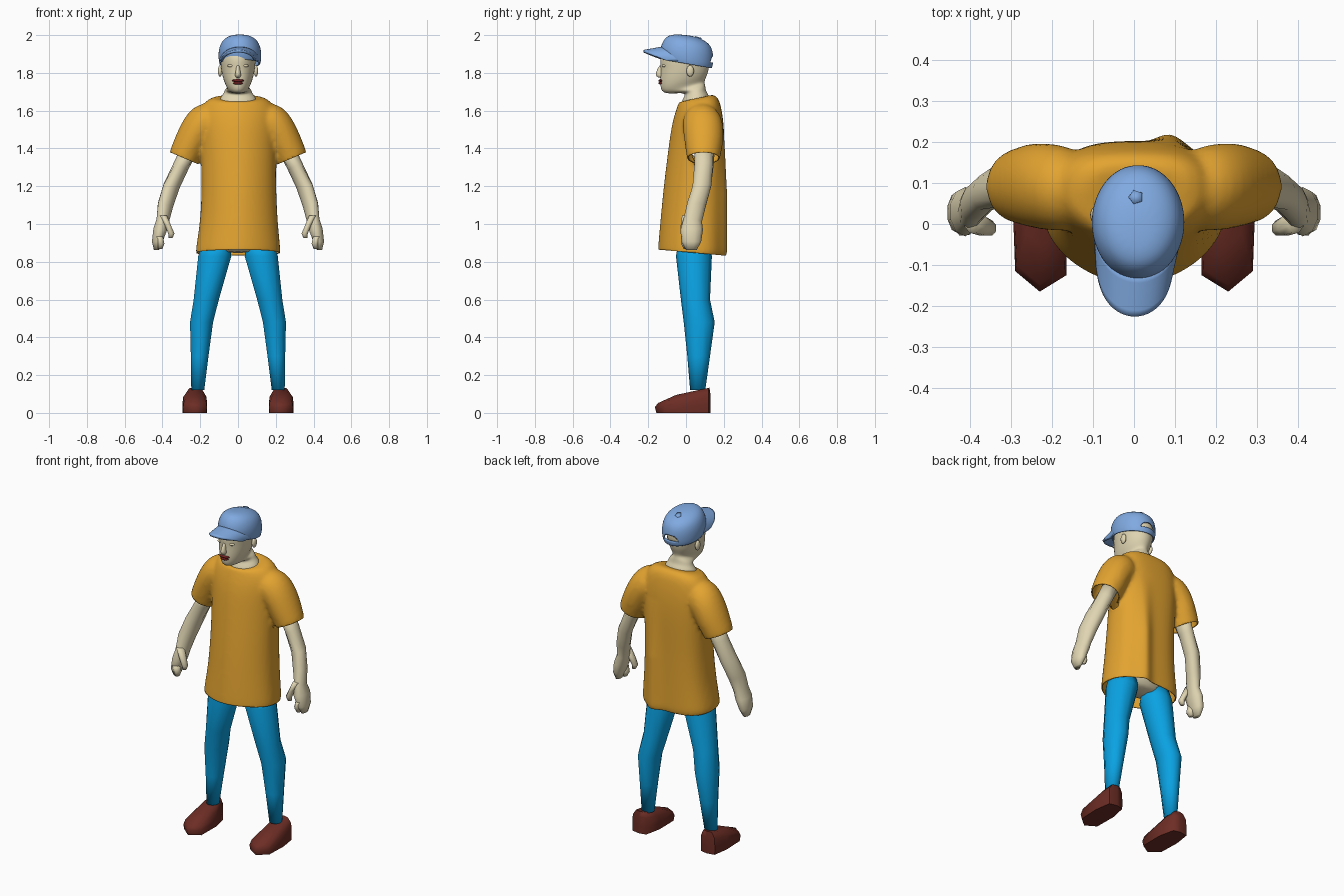
import bpy, bmesh
from math import cos, sin, pi, radians, copysign, exp
from mathutils import Vector, Matrix, Euler

if "Cube" in bpy.data.objects:
    bpy.data.objects.remove(bpy.data.objects["Cube"], do_unlink=True)


def material(name, rgb):
    m = bpy.data.materials.new(name)
    m.use_nodes = True
    m.diffuse_color = (*rgb, 1)
    m.node_tree.nodes["Principled BSDF"].inputs["Base Color"].default_value = (*rgb, 1)
    return m


skin = material("skin", (0.75, 0.67, 0.45))
orange = material("orange cloth", (0.77, 0.37, 0.03))
blue = material("bright blue", (0.003, 0.36, 0.76))
cap_blue = material("soft blue", (0.215, 0.40, 0.75))
brown = material("red brown", (0.15, 0.026, 0.018))
lip_red = material("dark red", (0.17, 0.015, 0.015))


def finish(name, bm, mat, subsurf=0, thick=0, mirror=False):
    bmesh.ops.recalc_face_normals(bm, faces=bm.faces[:])
    mesh = bpy.data.meshes.new(name)
    bm.to_mesh(mesh)
    bm.free()
    mesh.materials.append(mat)
    mesh.shade_smooth()
    ob = bpy.data.objects.new(name, mesh)
    bpy.context.collection.objects.link(ob)
    if mirror:
        ob.modifiers.new("Mirror", 'MIRROR').use_mirror_merge = False
    if subsurf:
        s = ob.modifiers.new("Subdivision", 'SUBSURF')
        s.levels = s.render_levels = subsurf
    if thick:
        ob.modifiers.new("Solidify", 'SOLIDIFY').thickness = thick
    return ob


def apply_modifiers(ob):
    bpy.context.view_layer.objects.active = ob
    for m in list(ob.modifiers):
        bpy.ops.object.modifier_apply(modifier=m.name)


def bridge(name, rings, mat, caps=(True, True), closed=True, **kw):
    """Join successive rows of points with quads."""
    bm = bmesh.new()
    rows = [[bm.verts.new(p) for p in r] for r in rings]
    n = len(rows[0])
    for a, b in zip(rows, rows[1:]):
        for i in range(n if closed else n - 1):
            j = (i + 1) % n
            bm.faces.new((a[i], a[j], b[j], b[i]))
    if caps[0]:
        bm.faces.new(rows[0])
    if caps[1]:
        bm.faces.new(rows[-1])
    return finish(name, bm, mat, **kw)


def ring(x, y, z, ru, rv, roll=0, pitch=0, yaw=0, n=16, front=2, back=2):
    """Oval section with its own front and back fullness; roll lifts +x, pitch the back."""
    turn = Euler((radians(pitch), -radians(roll), radians(yaw))).to_matrix()
    pts = []
    for i in range(n):
        t = 2 * pi * (i + 0.5) / n
        c, s = cos(t), sin(t)
        power = back if s > 0 else front
        u = copysign(abs(c) ** (2 / power), c) * ru
        v = copysign(abs(s) ** (2 / power), s) * rv
        pts.append(Vector((x, y, z)) + turn @ Vector((u, v, 0)))
    return pts


def loft(name, specs, mat, n=16, front=2, back=2, **kw):
    return bridge(name, [ring(*s, n=n, front=front, back=back) for s in specs], mat, **kw)


def ball(name, at, size, mat, mirror=False):
    bm = bmesh.new()
    m = Matrix.Translation(at) @ Matrix.Diagonal((*size, 1))
    bmesh.ops.create_uvsphere(bm, u_segments=16, v_segments=8, radius=1, matrix=m)
    return finish(name, bm, mat, mirror=mirror)


# Shirt: body and sleeves fused into one soft skin
shirt = loft("shirt", [
    (0, .024, .79, .229, .176), (0, .024, .865, .227, .175),
    (.005, .030, 1.00, .207, .169), (.005, .040, 1.20, .197, .160),
    (.002, .055, 1.40, .200, .150), (0, .062, 1.52, .207, .140),
    (0, .066, 1.60, .202, .124, 0, 3), (0, .068, 1.654, .172, .108, 0, 6),
    (0, .055, 1.670, .125, .094, 0, 12), (0, .045, 1.660, .085, .070, 0, 14)],
    orange, n=24, front=1.8, back=2.8, subsurf=2)
sleeves = loft("sleeves", [
    (.11, .080, 1.56, .100, .100, 80), (.20, .09, 1.530, .110, .110, 62),
    (.25, .095, 1.437, .094, .106, 42), (.282, .093, 1.365, .084, .092, 26),
    (.30, .092, 1.315, .083, .086, 23)], orange, subsurf=2, mirror=True)
for part in (shirt, sleeves):
    apply_modifiers(part)
    part.select_set(True)
bpy.context.view_layer.objects.active = shirt
bpy.ops.object.join()
fuse = shirt.modifiers.new("Fuse", 'REMESH')
fuse.mode, fuse.voxel_size = 'VOXEL', .012
soften = shirt.modifiers.new("Soften", 'SMOOTH')
soften.iterations = 6
apply_modifiers(shirt)

# Hanging fold down one side of the back, then hem and cuffs trimmed open
bm = bmesh.new()
bm.from_mesh(shirt.data)
for v in bm.verts:
    if v.co.y > .1:
        fade = min(1, max(0, (1.5 - v.co.z) / .35))
        v.co.y += .025 * fade * exp(-((v.co.x - .09) / .045) ** 2)


def trim(faces, point, normal):
    geom = set(faces)
    for f in faces:
        geom.update(f.edges)
        geom.update(f.verts)
    bmesh.ops.bisect_plane(bm, geom=list(geom), plane_co=point, plane_no=normal,
                           clear_outer=True)


trim(bm.faces[:], (0, .035, .848), (0, -.09, -1))
for side in (-1, 1):
    cuff = [f for f in bm.faces if f.calc_center_median().x * side > .207
            and 1.25 < f.calc_center_median().z < 1.45]
    trim(cuff, (side * .29, .09, 1.35), (side * sin(radians(23)), 0, -cos(radians(23))))
bm.to_mesh(shirt.data)
bm.free()
shirt.data.shade_smooth()
shirt.modifiers.new("Solidify", 'SOLIDIFY').thickness = .006

# Body under the shirt
loft("hips", [
    (0, .04, .845, .10, .07), (0, .04, .88, .175, .09),
    (0, .045, 1.0, .165, .10), (0, .05, 1.2, .15, .10)], skin, subsurf=1)

# Arms with mitten-like hands
loft("arms", [
    (.24, .10, 1.43, .050, .055, 35), (.30, .095, 1.31, .042, .053, 22, 0, 15),
    (.352, .084, 1.20, .042, .056, 18, 0, 28), (.384, .055, 1.10, .040, .054, 12, -12, 25),
    (.398, .036, 1.02, .033, .050, 10, -10, 12), (.412, .030, .97, .038, .060, 8),
    (.428, .028, .905, .029, .052, 5), (.432, .028, .862, .014, .028, 0)],
    skin, n=10, mirror=True)
loft("thumbs", [
    (.395, .005, 1.045, .020, .028, 0), (.370, -.005, .99, .022, .025, 20),
    (.353, -.010, .95, .018, .020, 0), (.357, -.008, .925, .011, .013, 0)],
    skin, n=8, mirror=True)
loft("fingers", [
    (.418, .0, .935, .022, .030, 0), (.408, -.002, .895, .020, .026, 0),
    (.412, .002, .868, .012, .016, 0)], skin, n=8, mirror=True)

# Legs
loft("legs", [
    (.118, .04, .90, .075, .080), (.123, .042, .83, .092, .095),
    (.168, .05, .60, .070, .077), (.193, .07, .48, .064, .082),
    (.203, .067, .30, .049, .060), (.213, .062, .12, .036, .040)],
    blue, n=10, mirror=True)

# Shoes: pointed sole outline rising to the ankle
outline = [(.165, -.125), (.23, -.165), (.29, -.115), (.295, .02),
           (.28, .12), (.23, .13), (.185, .12), (.163, .02)]


def shoe_row(base, slope, shrink):
    cx, cy = .222, .115
    return [(cx + (x - cx) * shrink, cy + (y - cy) * shrink, base + slope * (y + .165))
            for x, y in outline]


shoes = bridge("shoes", [shoe_row(0, 0, .97), shoe_row(.03, .04, 1),
                         shoe_row(.052, .17, .94), shoe_row(.095, .13, .6)],
               brown, mirror=True)
bpy.ops.object.select_all(action='DESELECT')
shoes.select_set(True)
bpy.context.view_layer.objects.active = shoes
bpy.ops.object.shade_smooth_by_angle(angle=radians(70))

# Neck and head
loft("head", [
    (0, .05, 1.62, .110, .085, 0, 14), (0, .047, 1.668, .098, .076, 0, 14),
    (0, .05, 1.69, .077, .058, 0, 12), (0, .048, 1.715, .070, .058, 0, 18),
    (0, -.012, 1.718, .054, .116, 0, 17), (0, -.016, 1.748, .073, .126, 0, 12),
    (0, -.010, 1.79, .086, .130, 0, 5),
    (0, -.006, 1.83, .092, .130), (0, -.004, 1.865, .096, .138),
    (0, 0, 1.91, .094, .130), (0, 0, 1.96, .06, .09)], skin, subsurf=2)
loft("nose", [
    (0, -.130, 1.845, .009, .010), (0, -.138, 1.81, .013, .020),
    (0, -.138, 1.788, .019, .028), (0, -.134, 1.773, .013, .014)],
    skin, n=8, subsurf=1)
ball("ears", (.095, .022, 1.81), (.012, .020, .030), skin, True)
ball("eyelids", (.036, -.115, 1.838), (.020, .013, .009), skin, True)
ball("upper_lip", (0, -.131, 1.759), (.033, .015, .008), lip_red)
ball("lower_lip", (0, -.130, 1.746), (.026, .016, .009), lip_red)

# Cap crown with a half-round opening cut in the back
crown = loft("cap_crown", [
    (.01, .004, 1.848, .110, .137, 0, -10), (.01, .005, 1.865, .115, .144, 0, -10),
    (.01, .004, 1.91, .117, .146, 0, -6), (.01, .004, 1.955, .106, .132, 0, -4),
    (.01, -.004, 1.986, .080, .100, 0, -6), (.01, -.012, 2.002, .035, .045, 0, -5)],
    cap_blue, caps=(False, True), subsurf=2, thick=.008)
arch = [(.01 + .048 * cos(pi * i / 10), 1.856 + .034 * sin(pi * i / 10)) for i in range(11)]
cutter = bridge("cap_opening_cutter", [[(x, y, z) for x, z in arch] for y in (.08, .25)], skin)
cutter.hide_render = True
cut = crown.modifiers.new("Opening", 'BOOLEAN')
cut.operation, cut.object = 'DIFFERENCE', cutter
apply_modifiers(crown)
bpy.data.objects.remove(cutter, do_unlink=True)

# Arched cap brim
rows = []
for k in (0, .35, .7, 1):
    row = []
    for i in range(13):
        t = (i - 6) / 6
        a = radians(80) * t
        inner = Vector((.01 + .110 * sin(a), -.128 * cos(a), 1.940 - .075 * t * t))
        outer = Vector((.002 + .098 * sin(a), -.04 - .187 * cos(a) ** .65, 1.922 - .060 * t * t))
        row.append(inner.lerp(outer, k))
    rows.append(row)
bridge("cap_brim", rows, cap_blue, caps=(False, False), closed=False, subsurf=1, thick=.014)

# Five-sided cap button
loft("cap_button", [(.005, .064, 1.965, .021, .021, 0, -18),
                    (.005, .066, 1.990, .018, .018, 0, -18)], cap_blue, n=5)
